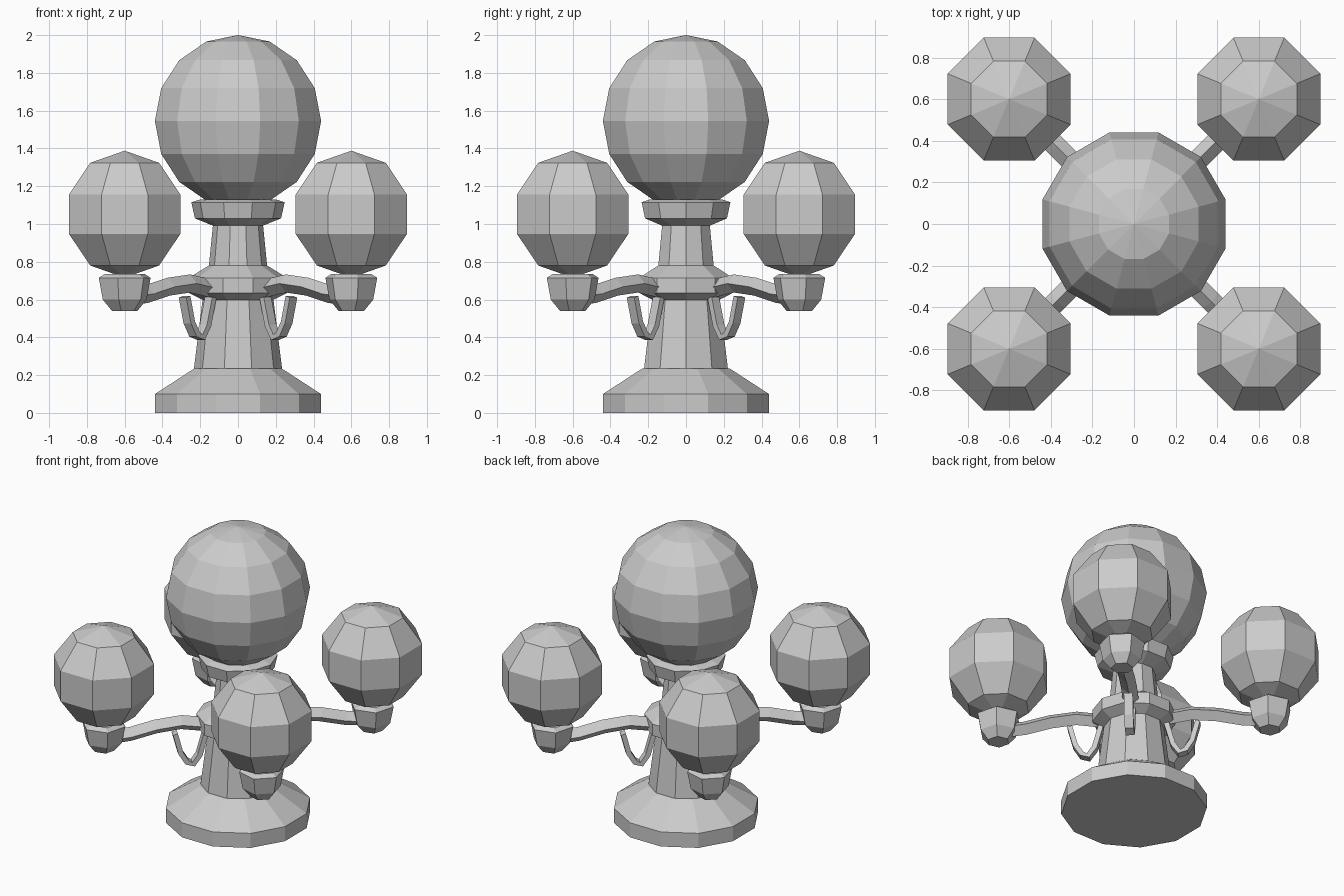
import bpy, bmesh, math
from mathutils import Vector, Matrix

if "Cube" in bpy.data.objects:
    bpy.data.objects.remove(bpy.data.objects["Cube"])

grey = bpy.data.materials.new("plain grey")
grey.diffuse_color = (0.6, 0.6, 0.6, 1)
grey.use_nodes = True
grey.node_tree.nodes["Principled BSDF"].inputs["Base Color"].default_value = grey.diffuse_color


def finish(bm, name):
    bmesh.ops.recalc_face_normals(bm, faces=bm.faces)
    me = bpy.data.meshes.new(name)
    bm.to_mesh(me)
    bm.free()
    me.materials.append(grey)
    ob = bpy.data.objects.new(name, me)
    bpy.context.collection.objects.link(ob)
    return ob


def skin(bm, loops):
    """Bridge successive vertex loops and cap both ends."""
    n = len(loops[0])
    for a, b in zip(loops, loops[1:]):
        for i in range(n):
            j = (i + 1) % n
            bm.faces.new((a[i], a[j], b[j], b[i]))
    bm.faces.new(loops[0])
    bm.faces.new(loops[-1])


def lathe(name, profile, sides, turn, at=(0, 0)):
    bm = bmesh.new()
    loops = []
    for r, z in profile:
        loops.append([bm.verts.new((at[0] + r * math.cos(turn + 2 * math.pi * i / sides),
                                    at[1] + r * math.sin(turn + 2 * math.pi * i / sides), z))
                      for i in range(sides)])
    skin(bm, loops)
    return finish(bm, name)


def globe(name, centre, radius, sides, rings):
    bm = bmesh.new()
    bmesh.ops.create_uvsphere(bm, u_segments=sides, v_segments=rings, radius=radius)
    bmesh.ops.transform(bm, verts=bm.verts,
                        matrix=Matrix.Translation(centre) @ Matrix.Rotation(math.pi / sides, 4, 'Z'))
    return finish(bm, name)


def sweep(name, path, section, angle):
    """Sweep a section along a (radius, z) path in the vertical plane at an angle."""
    bm = bmesh.new()
    out = Vector((math.cos(angle), math.sin(angle), 0))
    side = Vector((-math.sin(angle), math.cos(angle), 0))
    pts = [out * r + Vector((0, 0, z)) for r, z in path]
    loops = []
    for i, p in enumerate(pts):
        t = (pts[min(i + 1, len(pts) - 1)] - pts[max(i - 1, 0)]).normalized()
        up = t.cross(side)
        loops.append([bm.verts.new(p + side * u + up * v) for u, v in section])
    skin(bm, loops)
    return finish(bm, name)


# Central post
lathe("base", [(0.455, 0), (0.455, 0.10), (0.24, 0.235)], 12, math.radians(15))
lathe("lower_column", [(0.235, 0.22), (0.185, 0.62)], 10, 0)
lathe("arm_ring", [(0.18, 0.595), (0.26, 0.635), (0.26, 0.715), (0.155, 0.78)], 10, 0)
lathe("neck", [(0.155, 0.77), (0.132, 1.0)], 10, 0)
lathe("globe_collar", [(0.13, 0.99), (0.228, 1.03), (0.247, 1.115), (0.20, 1.13)], 10, 0)
globe("main_globe", (0, 0, 1.545), 0.4555, 12, 8)

# Four diagonal arms with scroll, cup and small globe
diamond = [(0.05, 0), (0, 0.048), (-0.05, 0), (0, -0.048)]
strip = [(0.028, 0.016), (-0.028, 0.016), (-0.028, -0.016), (0.028, -0.016)]
arm_path = [(0.21, 0.66), (0.36, 0.685), (0.52, 0.668), (0.68, 0.63), (0.83, 0.615)]
scroll_path = [(0.40, 0.615), (0.365, 0.48), (0.325, 0.415), (0.285, 0.40),
               (0.245, 0.46), (0.205, 0.61)]
for k in range(4):
    a = math.radians(45 + 90 * k)
    x, y = math.copysign(0.6, math.cos(a)), math.copysign(0.6, math.sin(a))
    sweep(f"arm_{k + 1}", arm_path, diamond, a)
    sweep(f"scroll_{k + 1}", scroll_path, strip, a)
    lathe(f"cup_{k + 1}", [(0.07, 0.54), (0.12, 0.60), (0.142, 0.715), (0.11, 0.735)],
          6, a + math.radians(30), (x, y))
    globe(f"small_globe_{k + 1}", (x, y, 1.052), 0.336, 8, 5)
